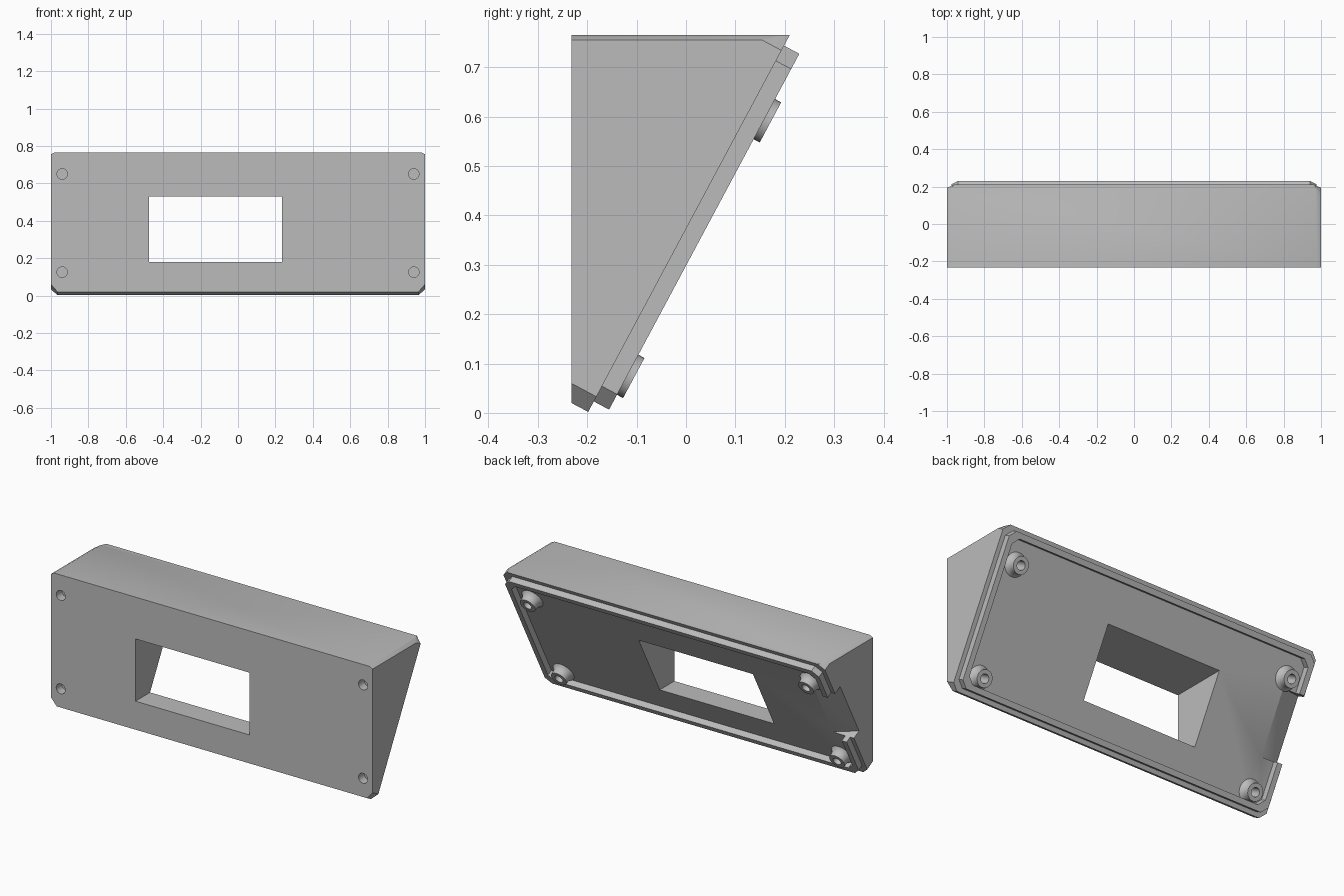
import bpy, bmesh, math
from mathutils import Vector

if "Cube" in bpy.data.objects:
    bpy.data.objects.remove(bpy.data.objects["Cube"])

grey = bpy.data.materials.new("plain_grey")
grey.use_nodes = True
grey.diffuse_color = (0.5, 0.5, 0.5, 1)
grey.node_tree.nodes["Principled BSDF"].inputs["Base Color"].default_value = (0.5, 0.5, 0.5, 1)

# Slanted back plane: origin at its bottom edge, U runs up it, N points out of it
ORIGIN = Vector((0, -0.198, 0.002))
LENGTH = 0.865
U = Vector((0, 0.408, 0.763)).normalized()
N = Vector((0, U.z, -U.y))
X = Vector((1, 0, 0))
FRONT, TOP, CHAMFER = -0.232, 0.765, 0.035


def back(x, u, n):
    return ORIGIN + X * x + U * u + N * n


def prism(bm, loop, offset):
    """Extrude a closed loop of points along a vector."""
    face = bm.faces.new([bm.verts.new(p) for p in loop])
    grown = bmesh.ops.extrude_face_region(bm, geom=[face])["geom"]
    bmesh.ops.translate(bm, vec=offset, verts=[v for v in grown if isinstance(v, bmesh.types.BMVert)])


def cylinder(bm, centre, axis, radius, depth, sides=32):
    side = axis.cross(X)
    ring = [centre + radius * (X * math.cos(a) + side * math.sin(a))
            for a in (math.tau * i / sides for i in range(sides))]
    prism(bm, ring, axis * depth)


def finish(bm, name):
    bmesh.ops.recalc_face_normals(bm, faces=bm.faces)
    mesh = bpy.data.meshes.new(name)
    bm.to_mesh(mesh)
    bm.free()
    mesh.materials.append(grey)
    obj = bpy.data.objects.new(name, mesh)
    bpy.context.collection.objects.link(obj)
    return obj


def activate(obj):
    bpy.ops.object.select_all(action="DESELECT")
    obj.select_set(True)
    bpy.context.view_layer.objects.active = obj


def cut(obj, tool):
    activate(obj)
    mod = obj.modifiers.new("cut", "BOOLEAN")
    mod.operation, mod.solver, mod.object = "DIFFERENCE", "EXACT", tool
    bpy.ops.object.modifier_apply(modifier=mod.name)


def chamfered(inset, n, c=CHAMFER):
    """Octagon in the back plane: a rectangle with cut corners."""
    w, lo, hi = 1 - inset, inset, LENGTH - inset
    half = [(w - c, lo), (w, lo + c), (w, hi - c), (w - c, hi)]
    return [back(x, u, n) for x, u in half + [(-x, u) for x, u in reversed(half)]]


# Wedge body, corners sliced off by planes
bm = bmesh.new()
foot = back(-1, 0, 0)
head = back(-1, LENGTH, 0)
prism(bm, [foot, head, Vector((-1, FRONT, TOP)), Vector((-1, FRONT, 0.02))], X * 2)
for s in (-1, 1):
    slices = [(back(s, CHAMFER, 0), X * s - U),
              (back(s, LENGTH - CHAMFER, 0), X * s + U),
              (Vector((s, 0, TOP - 0.01)), Vector((s * 0.5, 0, 1)))]
    for point, normal in slices:
        bmesh.ops.bisect_plane(bm, geom=bm.verts[:] + bm.edges[:] + bm.faces[:], dist=1e-5,
                               plane_co=point, plane_no=normal.normalized(), clear_outer=True)
        rim = [e for e in bm.edges if e.is_boundary]
        if rim:
            bmesh.ops.holes_fill(bm, edges=rim, sides=0)
body = finish(bm, "wedge_body")

# Raised rim around the back
bm = bmesh.new()
loops = [[bm.verts.new(p) for p in chamfered(i, n)]
         for i, n in ((0.024, -0.004), (0.024, 0.035), (0.054, 0.035), (0.054, -0.004))]
for a, b in zip(loops, loops[1:] + loops[:1]):
    for i in range(8):
        j = (i + 1) % 8
        bm.faces.new((a[i], a[j], b[j], b[i]))
rim = finish(bm, "back_rim")

# Cutting tools: window, side ramp, front screw holes and boss bores
BOSSES = [(s * 0.865, u) for s in (-1, 1) for u in (0.104, 0.691)]
bm = bmesh.new()
prism(bm, [Vector((x, -0.5, z)) for x, z in
           ((-0.475, 0.18), (0.235, 0.18), (0.235, 0.53), (-0.475, 0.53))], Vector((0, 1, 0)))
prism(bm, [back(x, 0.285, n) for x, n in
           ((-1.05, -0.07), (-0.867, 0), (-0.867, 0.1), (-1.05, 0.1))], U * 0.355)
for s in (-1, 1):
    for z in (0.125, 0.65):
        cylinder(bm, Vector((s * 0.94, FRONT - 0.05, z)), Vector((0, 1, 0)), 0.028, 0.1)
for x, u in BOSSES:
    cylinder(bm, back(x, u, 0.02), -N, 0.024, 0.06)
tool = finish(bm, "cutting_tool")
tool.hide_render = True
cut(body, tool)
cut(rim, tool)
bpy.data.objects.remove(tool)

# Hollow flared bosses on the back
parts = [body, rim]
profile = [(0.024, -0.003), (0.066, -0.003), (0.055, 0.008), (0.048, 0.02),
           (0.046, 0.032), (0.046, 0.049), (0.024, 0.049)]
SIDES = 32
for k, (x, u) in enumerate(BOSSES):
    bm = bmesh.new()
    rings = [[bm.verts.new(back(x + r * math.cos(math.tau * i / SIDES),
                                u + r * math.sin(math.tau * i / SIDES), n))
              for i in range(SIDES)] for r, n in profile]
    for a, b in zip(rings, rings[1:] + rings[:1]):
        for i in range(SIDES):
            j = (i + 1) % SIDES
            bm.faces.new((a[i], a[j], b[j], b[i]))
    parts.append(finish(bm, f"screw_boss_{k + 1}"))

for obj in parts:
    activate(obj)
    bpy.ops.object.shade_smooth_by_angle(angle=math.radians(30))
